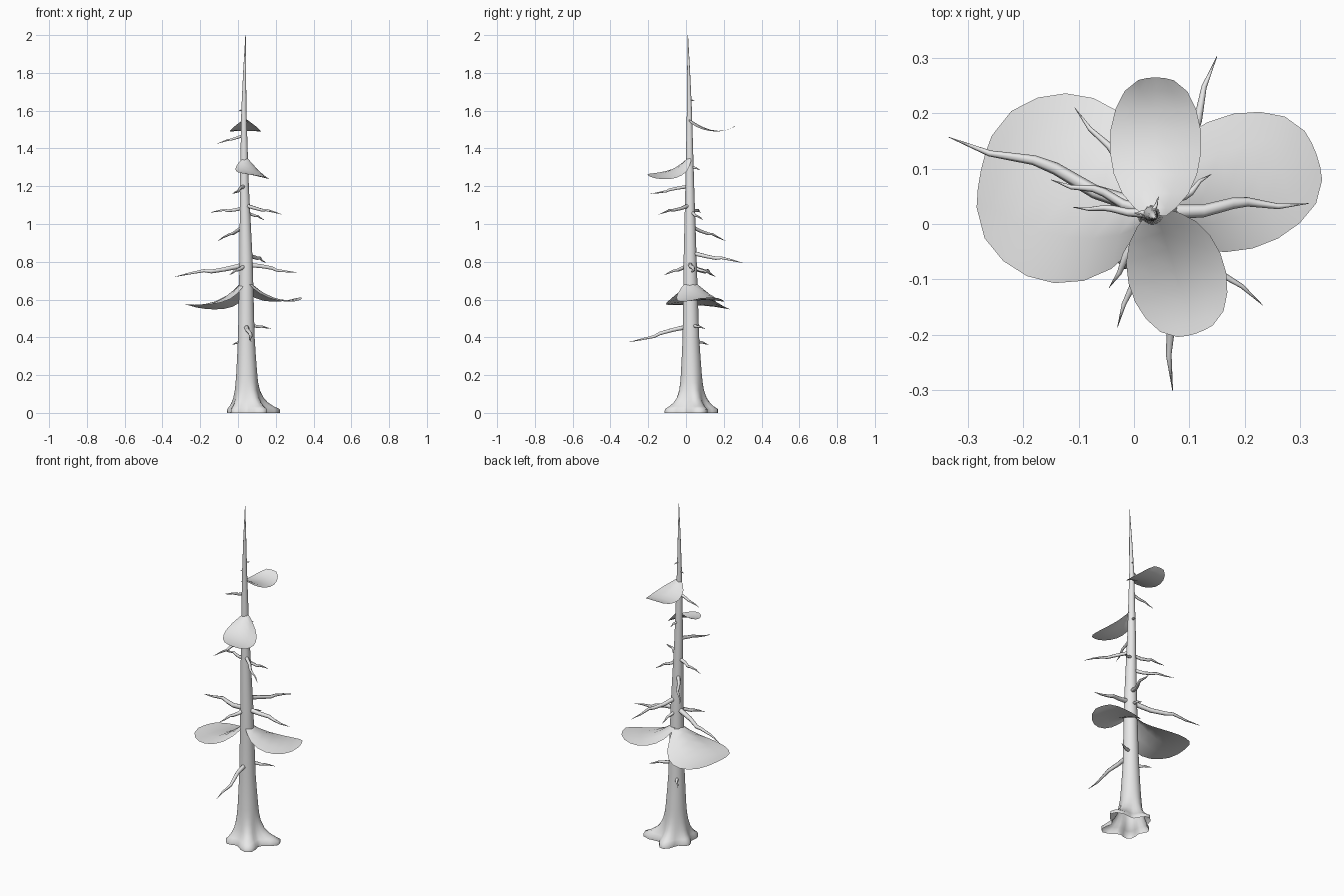
import bpy, bmesh, math
from mathutils import Vector

cube = bpy.data.objects.get("Cube")
if cube:
    bpy.data.objects.remove(cube, do_unlink=True)

grey = bpy.data.materials.new("pale_grey")
grey.use_nodes = True
COLOUR = (0.8, 0.8, 0.8, 1)
grey.diffuse_color = COLOUR
grey.node_tree.nodes["Principled BSDF"].inputs["Base Color"].default_value = COLOUR


def finish(bm, name, solid=True):
    if solid:
        bmesh.ops.recalc_face_normals(bm, faces=bm.faces)
    mesh = bpy.data.meshes.new(name)
    bm.to_mesh(mesh)
    bm.free()
    mesh.materials.append(grey)
    for p in mesh.polygons:
        p.use_smooth = True
    obj = bpy.data.objects.new(name, mesh)
    bpy.context.collection.objects.link(obj)


def skin(bm, rings):
    """Join successive closed rings of points, capping the far end."""
    loops = [[bm.verts.new(p) for p in ring] for ring in rings]
    n = len(loops[0])
    for a, b in zip(loops, loops[1:]):
        for i in range(n):
            j = (i + 1) % n
            bm.faces.new((a[i], a[j], b[j], b[i]))
    bm.faces.new(loops[-1])


def lerp_table(table, z):
    for a, b in zip(table, table[1:]):
        if z <= b[0]:
            t = (z - a[0]) / (b[0] - a[0])
            return [p + (q - p) * t for p, q in zip(a[1:], b[1:])]
    return table[-1][1:]


# Trunk: height, centre x, centre y, radius
TRUNK = [(0, .045, .027, .066), (.2, .046, .028, .055), (.4, .044, .026, .044),
         (.8, .043, .022, .035), (1.2, .034, .02, .0235), (1.6, .031, .018, .0135),
         (1.8, .035, .014, .008), (2, .04, .01, .001)]
# Root lobes: angle in degrees, extra reach
ROOTS = [(18, .12), (92, .08), (164, .04), (236, .06), (306, .1)]


def trunk_ring(z, sides=30):
    cx, cy, r = lerp_table(TRUNK, z)
    ring = []
    for i in range(sides):
        a = math.tau * i / sides
        flare = 0
        for deg, reach in ROOTS:
            d = math.cos(a - math.radians(deg))
            flare += reach * max(0, d) ** 8
        rr = r + flare * math.exp(-max(0, z - .02) / .045)
        ring.append((cx + rr * math.cos(a), cy + rr * math.sin(a), z))
    return ring


bm = bmesh.new()
skin(bm, [trunk_ring(z) for z in (0, .02, .035, .055, .08, .12, .16, .2, .3, .4, .6, .8,
                                  1, 1.2, 1.4, 1.6, 1.8, 2)])
finish(bm, "trunk")


def branch(name, tip, root_z, radius, bend):
    """Tapered, kinked twig from the trunk axis out to its tip."""
    cx, cy, _ = lerp_table(TRUNK, root_z)
    start, end = Vector((cx, cy, root_z)), Vector(tip)
    axis = end - start
    side = axis.cross(Vector((0, 0, 1))).normalized()
    up = side.cross(axis).normalized()
    rings = []
    for t, kink, lift, thick in ((0, 0, 0, 1.1), (.3, -.3, -.4, .9), (.5, .8, -.3, .8),
                                 (.6, .9, .5, .65), (.8, -.2, .3, .4), (1, 0, 0, .04)):
        c = start + axis * t + (side * kink + up * lift) * bend
        rings.append([c + (side * math.cos(a) + up * math.sin(a)) * radius * thick
                      for a in (math.tau * i / 6 for i in range(6))])
    bm = bmesh.new()
    skin(bm, rings)
    finish(bm, name)


# Branches: tip, root height, radius, kink
BRANCHES = [
    ((-.335, .157, .72), .785, .014, .014), ((.315, .037, .743), .785, .013, -.01),
    ((.07, -.302, .375), .46, .013, -.01), ((.15, .303, .793), .85, .012, .01),
    ((-.107, .21, .91), .99, .01, .008), ((-.15, .08, 1.06), 1.085, .01, .009),
    ((.233, -.147, 1.05), 1.1, .01, .008), ((-.11, .03, 1.425), 1.47, .008, .004),
    ((.14, .09, 1.02), 1.07, .009, .007), ((-.03, -.187, 1.16), 1.2, .01, -.006),
    ((-.045, -.115, .73), .785, .011, .006), ((.175, .1, .445), .47, .01, .005),
    ((-.03, .12, .36), .39, .01, .004), ((.06, .14, .73), .78, .01, .005),
    ((.05, .075, 1.285), 1.31, .008, .003), ((0, .02, 1.595), 1.61, .005, .002),
    ((.045, .05, 1.65), 1.66, .004, .001)]
for i, b in enumerate(BRANCHES):
    branch("branch_%d" % (i + 1), *b)


def bough(name, root, tip, half_width, drop, lift, droop, roll):
    """Oval foliage sheet, peaked at the trunk and flattening out all round."""
    start = Vector(root)
    along = Vector((tip[0] - root[0], tip[1] - root[1], 0))
    side = Vector((-along.y, along.x, 0)).normalized()
    bm = bmesh.new()
    rows = []
    for u in (0, .06, .16, .3, .46, .62, .77, .9, 1):
        w = half_width * math.sqrt(max(.06, 1 - ((u - .52) / .52) ** 2))
        row = []
        for v in (-1, -.5, 0, .5, 1):
            reach = min(1, math.hypot(u, w * v / along.length))
            z = -drop * (1 - (1 - reach) ** 2.5) + lift * u ** 4
            z += (roll * v - droop * v * v) * w / half_width
            p = start + along * (u - .02 * v * v * (u > .95)) + side * w * v
            row.append(bm.verts.new((p.x, p.y, p.z + z)))
        rows.append(row)
    for a, b in zip(rows, rows[1:]):
        for i in range(4):
            bm.faces.new((a[i], b[i], b[i + 1], a[i + 1]))
    finish(bm, name, solid=False)


# Foliage boughs
bough("bough_low_right", (.035, .03, .71), (-.277, .096, 0), .172, .15, .015, .005, .012)
bough("bough_low_left", (.04, .022, .72), (.33, .126, 0), .122, .135, .025, .005, 0)
bough("bough_top_back", (.038, .015, 1.56), (.04, .265, 0), .083, .08, .04, 0, 0)
bough("bough_upper_front", (.04, .02, 1.365), (.112, -.198, 0), .088, .115, .005, 0, -.018)
